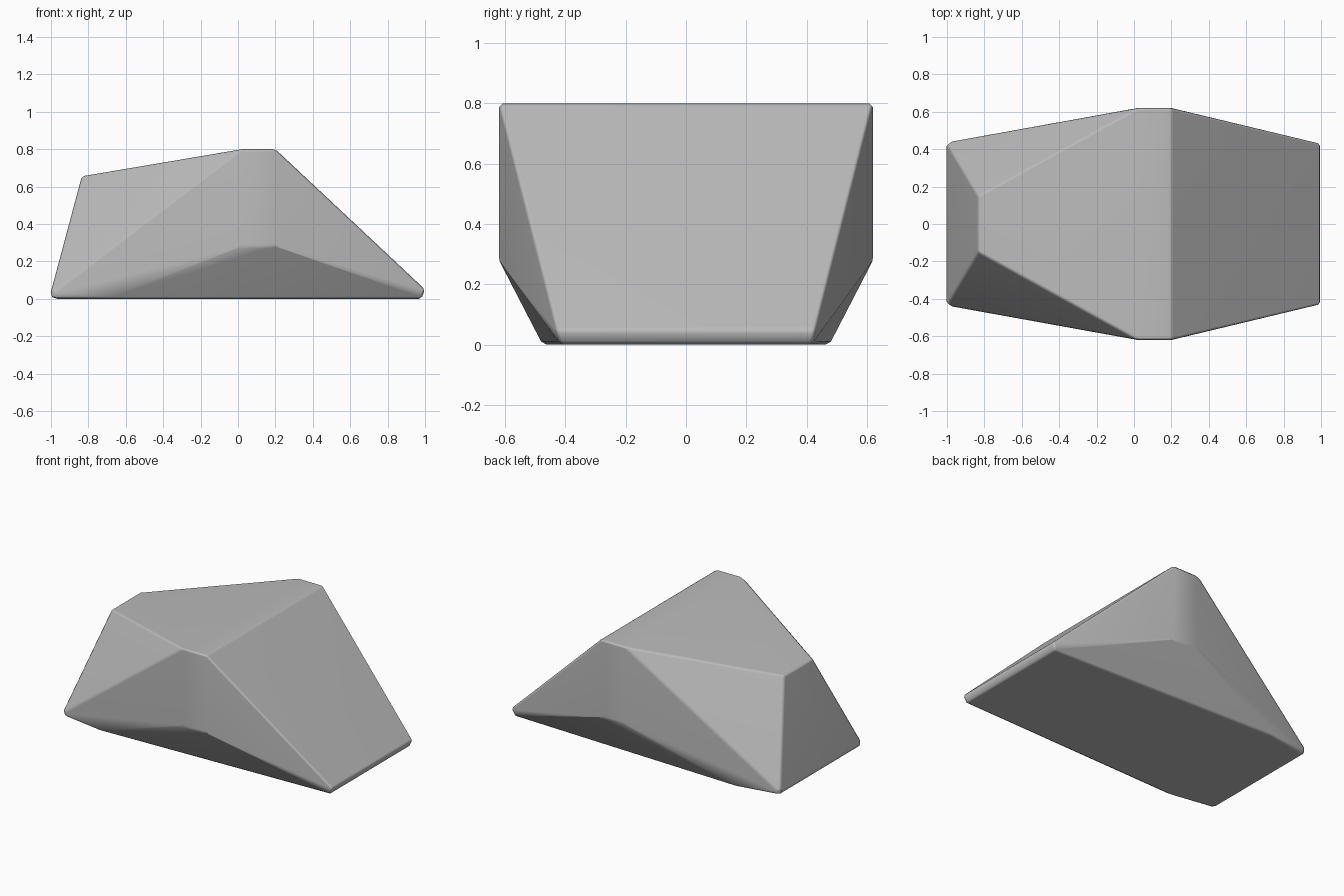
import bpy, bmesh, math

cube = bpy.data.objects.get("Cube")
if cube:
    bpy.data.objects.remove(cube, do_unlink=True)

# Stone colour
stone = bpy.data.materials.new("stone_grey")
stone.use_nodes = True
colour = (0.5, 0.5, 0.5, 1)
stone.diffuse_color = colour
stone.node_tree.nodes["Principled BSDF"].inputs["Base Color"].default_value = colour

# Corners of one half of the boulder, mirrored across y
half = [
    (-0.835, 0.15, 0.655),                      # low end of the top
    (0.02, 0.62, 0.80), (0.20, 0.62, 0.80),     # top ridge
    (0.02, 0.62, 0.28), (0.20, 0.62, 0.28),     # widest side edge
    (-1.005, 0.435, 0.02), (1.0, 0.43, 0.05),   # end tips
    (-0.98, 0.42, 0), (-0.70, 0.475, 0), (0.98, 0.42, 0),  # base
]
bm = bmesh.new()
for x, y, z in half:
    for side in (-1, 1):
        bm.verts.new((x, side * y, z))
bmesh.ops.convex_hull(bm, input=bm.verts)
bmesh.ops.dissolve_limit(bm, angle_limit=math.radians(1.5),
                         verts=bm.verts, edges=bm.edges)
bmesh.ops.recalc_face_normals(bm, faces=bm.faces)

# Worn edges on the sharper folds
worn = [e for e in bm.edges if e.calc_face_angle(0) > math.radians(25)]
bmesh.ops.bevel(bm, geom=worn, offset=0.014, offset_type='OFFSET',
                segments=1, profile=0.5, affect='EDGES', clamp_overlap=True)

mesh = bpy.data.meshes.new("boulder")
bm.to_mesh(mesh)
bm.free()
mesh.materials.append(stone)
boulder = bpy.data.objects.new("boulder", mesh)
bpy.context.collection.objects.link(boulder)

# Soft shading that keeps the broad facets flat
bpy.context.view_layer.objects.active = boulder
boulder.select_set(True)
bpy.ops.object.shade_smooth_by_angle(angle=math.radians(40))
weighted = boulder.modifiers.new("Weighted normals", 'WEIGHTED_NORMAL')
weighted.keep_sharp = True
